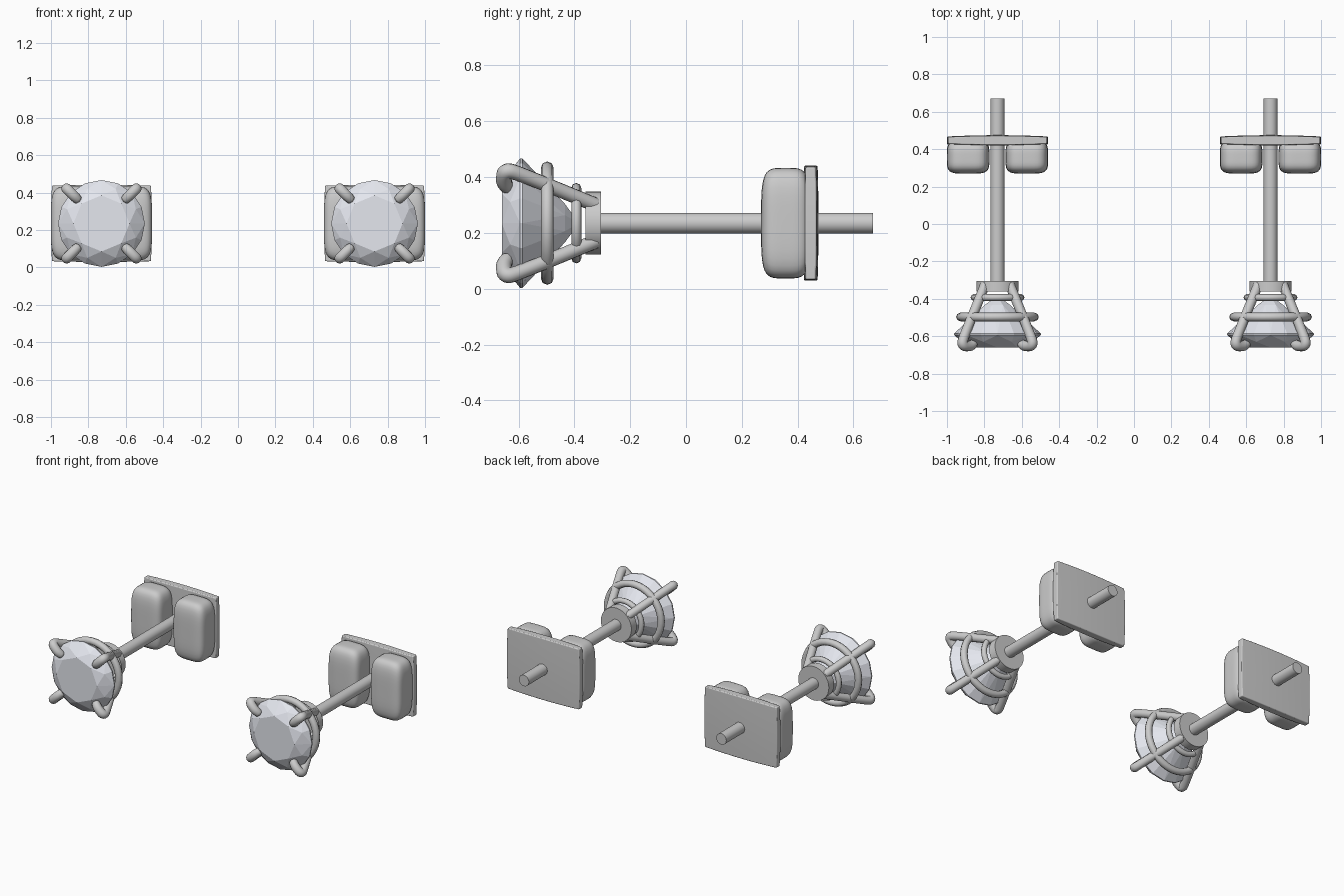
import bpy, bmesh
from math import pi, sin, cos, radians

if "Cube" in bpy.data.objects:
    bpy.data.objects.remove(bpy.data.objects["Cube"])

CZ = 0.235  # height of the post axis


def finish(ob, name, angle=40):
    ob.name = name
    bpy.ops.object.select_all(action='DESELECT')
    ob.select_set(True)
    bpy.context.view_layer.objects.active = ob
    if ob.type == 'CURVE':
        bpy.ops.object.convert(target='MESH')
        ob = bpy.context.object
    bpy.ops.object.shade_smooth_by_angle(angle=radians(angle))
    return ob


def from_bmesh(bm, name):
    bmesh.ops.recalc_face_normals(bm, faces=bm.faces)
    me = bpy.data.meshes.new(name)
    bm.to_mesh(me)
    bm.free()
    ob = bpy.data.objects.new(name, me)
    bpy.context.collection.objects.link(ob)
    return ob


def rod(name, x, r, y0, y1):
    bpy.ops.mesh.primitive_cylinder_add(vertices=32, radius=r, depth=y1 - y0,
                                        location=(x, (y0 + y1) / 2, CZ), rotation=(pi / 2, 0, 0))
    finish(bpy.context.object, name)


def ring(name, x, y, major, minor):
    bpy.ops.mesh.primitive_torus_add(major_segments=40, minor_segments=8, major_radius=major,
                                     minor_radius=minor, location=(x, y, CZ), rotation=(pi / 2, 0, 0))
    finish(bpy.context.object, name, 60)


def shaped_cube(name, cuts, func):
    bm = bmesh.new()
    bmesh.ops.create_cube(bm, size=2)
    bmesh.ops.subdivide_edges(bm, edges=bm.edges[:], cuts=cuts, use_grid_fill=True)
    for v in bm.verts:
        v.co = func(*v.co)
    return from_bmesh(bm, name)


def gem(name, x):
    # brilliant cut: hull of table, crown, girdle and culet points
    bm = bmesh.new()
    for n, r, y, off in ((8, 0.15, -0.66, 0), (8, 0.199, -0.63, pi / 8),
                         (16, 0.232, -0.594, 0), (16, 0.232, -0.586, 0),
                         (8, 0.075, -0.434, pi / 8), (1, 0, -0.383, 0)):
        for i in range(n):
            a = 2 * pi * i / n + off
            bm.verts.new((x + r * cos(a), y, CZ + r * sin(a)))
    bmesh.ops.convex_hull(bm, input=bm.verts[:])
    bmesh.ops.dissolve_limit(bm, angle_limit=radians(1), verts=bm.verts[:], edges=bm.edges[:])
    ob = from_bmesh(bm, name)
    ob.data.materials.append(gem_mat)


def prong(name, x, sx, sz):
    # (distance from axis, y, thickness factor)
    path = [(0.093, -0.325, 1), (0.105, -0.345, 1), (0.25, -0.595, 1), (0.272, -0.648, 1.1),
            (0.215, -0.655, 1.1), (0.182, -0.642, 1.0), (0.17, -0.639, 0.75), (0.166, -0.638, 0.05)]
    cu = bpy.data.curves.new(name, 'CURVE')
    cu.dimensions = '3D'
    cu.bevel_depth = 0.026
    cu.bevel_resolution = 4
    cu.use_fill_caps = True
    sp = cu.splines.new('NURBS')
    sp.points.add(len(path) - 1)
    for p, (d, y, r) in zip(sp.points, path):
        k = d * 0.7071
        p.co = (x + sx * k, y, CZ + sz * k, 1)
        p.radius = r
    sp.use_endpoint_u = True
    sp.order_u = 3
    sp.resolution_u = 6
    ob = bpy.data.objects.new(name, cu)
    bpy.context.collection.objects.link(ob)
    finish(ob, name, 60)


gem_mat = bpy.data.materials.new("gem")
gem_mat.diffuse_color = (0.78, 0.80, 0.86, 1)
gem_mat.use_nodes = True
gem_mat.node_tree.nodes["Principled BSDF"].inputs["Base Color"].default_value = gem_mat.diffuse_color

for side, x in (("left", -0.73), ("right", 0.73)):
    # stone and its basket setting
    gem(side + "_gem", x)
    for i, (sx, sz) in enumerate(((-1, -1), (-1, 1), (1, -1), (1, 1))):
        prong(f"{side}_prong_{i + 1}", x, sx, sz)
    ring(side + "_large_ring", x, -0.497, 0.198, 0.023)
    ring(side + "_small_ring", x, -0.393, 0.126, 0.018)
    rod(side + "_base_disc", x, 0.113, -0.36, -0.305)
    rod(side + "_post", x, 0.037, -0.32, 0.67)

    # back plate, slightly barrelled
    plate = shaped_cube(side + "_back_plate", 6, lambda u, v, w: (
        x + 0.27 * u * (1 - 0.02 * w * w),
        0.447 + 0.028 * v * (1 - 0.25 * u * u) * (1 - 0.12 * w * w),
        CZ + 0.206 * w * (1 - 0.02 * u * u)))
    bev = plate.modifiers.new("bevel", 'BEVEL')
    bev.width = 0.012
    bev.segments = 3
    bev.limit_method = 'ANGLE'
    bev.angle_limit = radians(50)
    finish(plate, side + "_back_plate")

    # two pillow-shaped grips on the back
    for tag, s in (("outer", -1), ("inner", 1)):
        def pillow(u, v, w, cx=x + s * 0.157):
            p = 4.5
            n = (abs(u) ** p + abs(v) ** p + abs(w) ** p) ** (1 / p)
            return cx + 0.114 * u / n, 0.357 + 0.088 * v / n, CZ + 0.198 * w / n
        finish(shaped_cube("grip", 11, pillow), f"{side}_{tag}_grip", 80)
